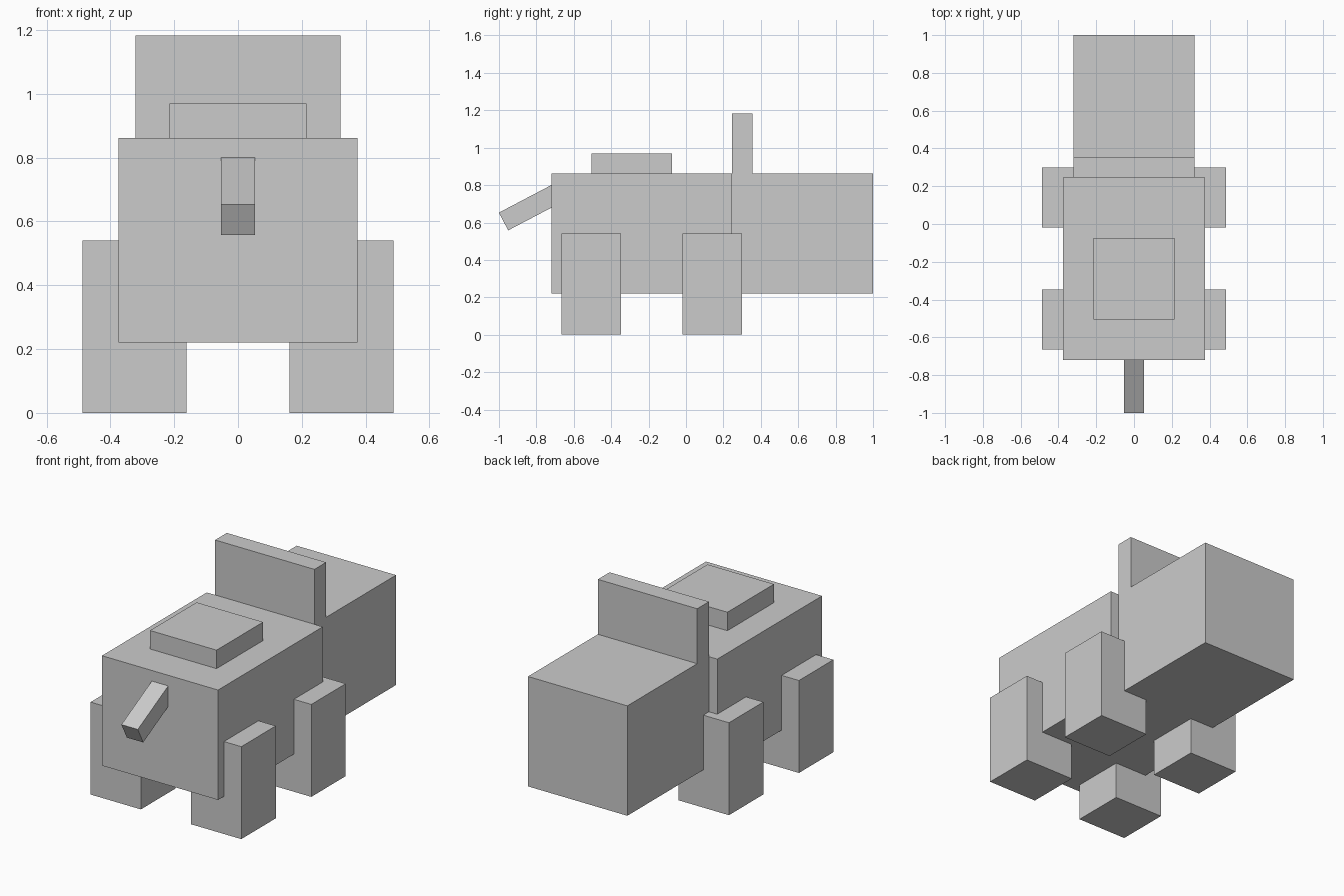
import bpy, bmesh
from math import radians
from mathutils import Matrix, Vector

if "Cube" in bpy.data.objects:
    bpy.data.objects.remove(bpy.data.objects["Cube"])


def box(name, lo, hi, matrix=None):
    """Box spanning two opposite corners, optionally placed by a matrix."""
    lo, hi = Vector(lo), Vector(hi)
    bm = bmesh.new()
    bmesh.ops.create_cube(bm, size=1)
    place = Matrix.Translation((lo + hi) / 2) @ Matrix.Diagonal((*(hi - lo), 1))
    bm.transform((matrix or Matrix()) @ place)
    mesh = bpy.data.meshes.new(name)
    bm.to_mesh(mesh)
    bm.free()
    obj = bpy.data.objects.new(name, mesh)
    bpy.context.collection.objects.link(obj)
    return obj


BOTTOM, TOP = 0.22, 0.862

# Trunk, head block, upright plate and raised back pad
box("body", (-0.375, -0.72, BOTTOM), (0.375, 0.247, TOP))
box("head", (-0.321, 0.247, BOTTOM), (0.321, 1.0, TOP))
box("upright_plate", (-0.321, 0.247, TOP), (0.321, 0.355, 1.183))
box("back_pad", (-0.215, -0.505, TOP), (0.215, -0.075, 0.97))

# Four legs, partly sunk into the body
for end, y in (("front", -0.665), ("rear", -0.019)):
    for side, x in (("left", -0.487), ("right", 0.162)):
        box(f"{end}_{side}_leg", (x, y, 0), (x + 0.325, y + 0.318, 0.54))

# Tilted bar hanging off the front, pivoting on its top edge
tilt = Matrix.Translation((0, -0.718, 0.801)) @ Matrix.Rotation(radians(27.7), 4, 'X')
box("tilted_bar", (-0.053, -0.319, -0.107), (0.053, 0, 0), tilt)
